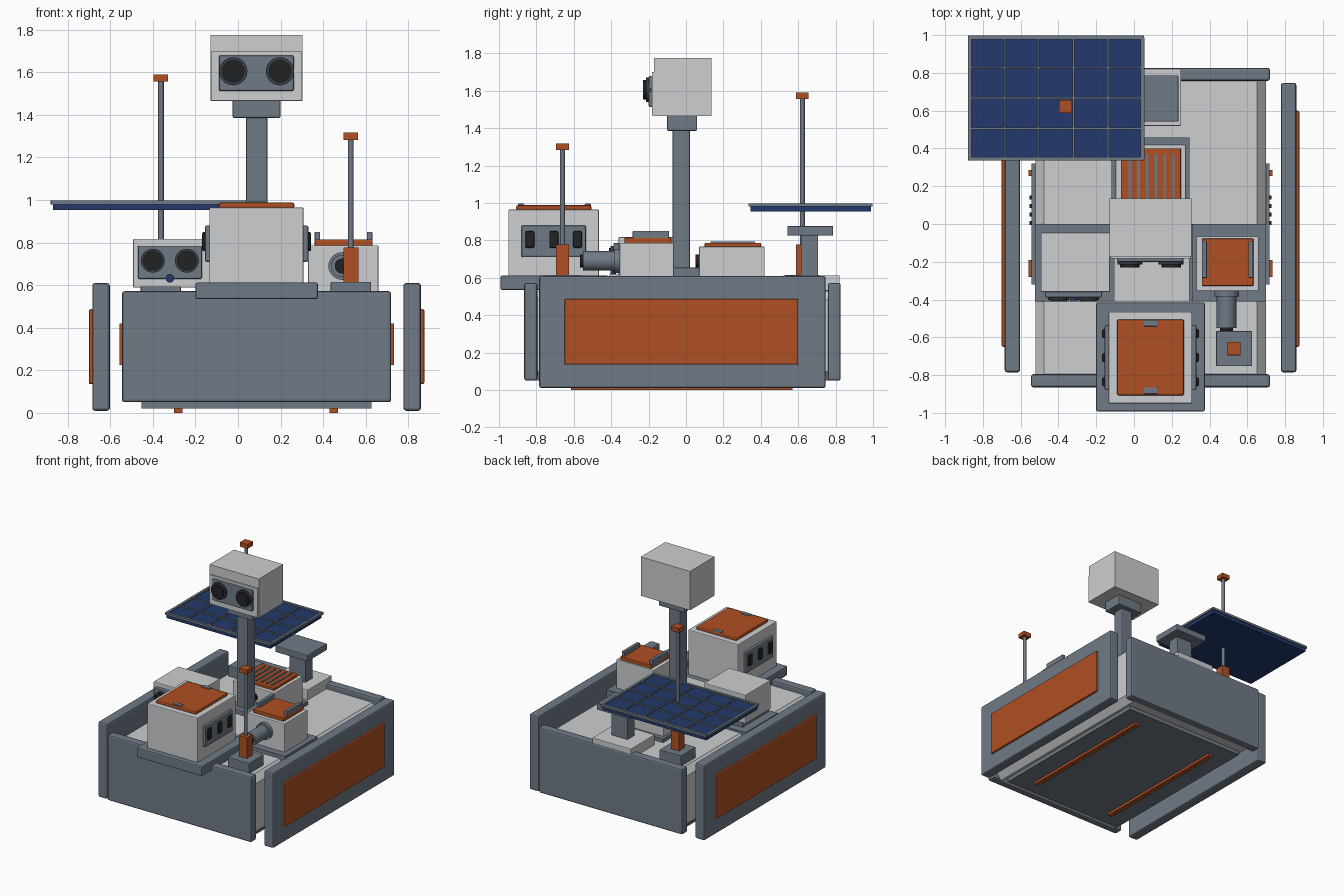
import bpy, bmesh, math
from mathutils import Matrix

cube = bpy.data.objects.get("Cube")
if cube:
    bpy.data.objects.remove(cube, do_unlink=True)


def material(name, r, g, b):
    m = bpy.data.materials.new(name)
    m.use_nodes = True
    m.diffuse_color = (r, g, b, 1)
    m.node_tree.nodes["Principled BSDF"].inputs["Base Color"].default_value = (r, g, b, 1)
    return m


WHITE = material("pale grey", .61, .62, .63)
SLATE = material("slate grey", .16, .195, .24)
ORANGE = material("burnt orange", .43, .08, .016)
NAVY = material("navy blue", .017, .042, .15)
BLACK = material("lens black", .015, .016, .018)
DARK = material("dark steel", .04, .048, .058)


def finish(name, bm, mat, bevel=0):
    mesh = bpy.data.meshes.new(name)
    bm.to_mesh(mesh)
    bm.free()
    mesh.materials.append(mat)
    ob = bpy.data.objects.new(name, mesh)
    bpy.context.collection.objects.link(ob)
    if bevel:
        mod = ob.modifiers.new("bevel", "BEVEL")
        mod.width = bevel
        mod.segments = 2
    return ob


def box(name, xs, ys, zs, mat, bevel=0):
    """Box from its extents along each axis."""
    bm = bmesh.new()
    bmesh.ops.create_cube(bm, size=1)
    for v in bm.verts:
        for i, (lo, hi) in enumerate((xs, ys, zs)):
            v.co[i] = lo if v.co[i] < 0 else hi
    return finish(name, bm, mat, bevel)


def rod(name, centre, radius, length, mat, axis="Z", sides=24):
    """Smooth-sided cylinder along one axis."""
    bm = bmesh.new()
    bmesh.ops.create_cone(bm, cap_ends=True, segments=sides, radius1=radius,
                          radius2=radius, depth=length)
    turn = {"Z": Matrix(), "Y": Matrix.Rotation(math.pi / 2, 4, "X"),
            "X": Matrix.Rotation(math.pi / 2, 4, "Y")}[axis]
    bmesh.ops.transform(bm, matrix=Matrix.Translation(centre) @ turn, verts=bm.verts)
    for f in bm.faces:
        f.smooth = len(f.verts) == 4
    return finish(name, bm, mat)


def around(c, half):
    return (c - half, c + half)


MID = .0875  # the chassis centreline


def side_x(side, inner, outer):
    """Extents at one side of the chassis, measured from its centreline."""
    return tuple(sorted((MID + side * inner, MID + side * outer)))


# Hull: chamfered section run from front to back
bm = bmesh.new()
section = [(-.56, .05), (.56, .05), (.61, .1), (.61, .48), (.565, .53),
           (-.565, .53), (-.61, .48), (-.61, .1)]
face = bm.faces.new([bm.verts.new((MID + x, -.8, z)) for x, z in section])
run = bmesh.ops.extrude_face_region(bm, geom=[face])
for v in run["geom"]:
    if isinstance(v, bmesh.types.BMVert):
        v.co.y = .77
bmesh.ops.recalc_face_normals(bm, faces=bm.faces)
finish("hull", bm, WHITE)
box("hull_band", side_x(1, -.612, .612), (-.41, 0), (.2, .545), SLATE)
box("belly_plate", side_x(1, -.54, .54), (-.74, .7), (.02, .055), SLATE)
for x in (-.28, .45):
    box("belly_rail", around(x, .02), (-.615, .57), (0, .025), ORANGE)

# Outer panels
box("front_panel", (-.545, .72), (-.865, -.795), (.05, .572), SLATE, .012)
box("back_panel", (-.545, .72), (.758, .827), (.05, .572), SLATE, .012)
for s, label in ((1, "left"), (-1, "right")):
    box(label + "_panel", side_x(s, .69, .772), (-.785, .747), (.01, .61), SLATE, .012)
    box(label + "_orange_plate", side_x(s, .765, .788), (-.65, .6), (.135, .487), ORANGE, .008)
    # Hidden service plates on the hull sides
    box(label + "_service_plate", side_x(s, .6, .63), (-.32, .32), (.2, .45), SLATE)
    box(label + "_handle", side_x(s, .62, .645), (-.28, -.19), (.225, .42), ORANGE)
    box(label + "_tab", side_x(s, .62, .645), (.255, .285), (.225, .42), ORANGE)
    for k in range(4):
        box(label + "_vent", side_x(s, .62, .64), around(.005 + .045 * k, .01), (.25, .4), BLACK)

# Front equipment case
box("case_base", (-.2, .375), (-.992, -.415), (.535, .612), SLATE, .008)
box("case_body", (-.135, .308), (-.95, -.465), (.6, .965), WHITE, .006)
box("case_lid", (-.09, .265), (-.908, -.505), (.96, .988), ORANGE, .01)
for y in (-.525, -.882):
    box("lid_latch", around(MID, .038), around(y, .017), (.97, .996), SLATE, .005)
for s in (1, -1):
    box("case_window_frame", side_x(s, .21, .243), (-.88, -.535), (.71, .88), SLATE, .008)
    for y in (-.835, -.707, -.58):
        box("case_window", side_x(s, .23, .256), around(y, .024), (.76, .85), BLACK, .008)

# Mast and camera head
box("mast_plinth", (-.105, .295), (-.41, -.1), (.53, .62), WHITE)
box("mast_foot", around(MID, .1), (-.12, .07), (.53, .655), SLATE, .006)
box("mast", around(MID, .05), (-.073, .022), (.6, 1.4), SLATE, .008)
box("neck", (-.025, .2), (-.102, .06), (1.385, 1.475), SLATE, .008)
box("head", (-.13, .304), (-.172, .135), (1.465, 1.775), WHITE)
box("head_face", (-.124, .298), (-.182, -.16), (1.468, 1.7), WHITE)
box("eye_plate", (-.09, .262), (-.2, -.17), (1.512, 1.68), SLATE, .008)
for x in (-.022, .197):
    rod("eye_ring", (x, -.2, 1.605), .066, .03, DARK, "Y", 32)
    rod("eye_lens", (x, -.21, 1.605), .052, .04, BLACK, "Y", 32)

# Twin lens camera box
box("camera_foot", (-.455, -.27), (-.39, -.06), (.53, .595), SLATE)
box("camera_box", (-.493, -.128), (-.36, -.045), (.588, .818), WHITE, .005)
box("camera_plate", (-.47, -.17), (-.388, -.35), (.63, .785), SLATE, .005)
for x in (-.4, -.24):
    rod("camera_ring", (x, -.385, .715), .056, .035, DARK, "Y", 32)
    rod("camera_lens", (x, -.393, .715), .045, .036, BLACK, "Y", 32)
rod("blue_sensor", (-.32, -.39, .632), .02, .03, NAVY, "Y")

# Scope box with tube
box("scope_base", (.31, .7), (-.41, 0), (.53, .56), SLATE)
box("scope_box", (.33, .66), (-.355, -.065), (.55, .787), WHITE, .005)
box("scope_lid", (.36, .632), (-.328, -.078), (.782, .815), ORANGE, .004)
for x in (.373, .618):
    box("lid_bar", around(x, .013), (-.285, -.09), (.785, .85), SLATE, .004)
rod("scope_collar", (.49, -.365, .69), .065, .04, SLATE, "Y", 32)
rod("scope_tube", (.49, -.45, .69), .052, .2, SLATE, "Y", 32)
rod("scope_lens", (.49, -.55, .69), .035, .035, BLACK, "Y", 32)

# Slatted vent box
box("vent_base", (-.118, .295), (.03, .457), (.53, .56), SLATE)
box("vent_box", (-.097, .275), (.07, .42), (.55, .767), WHITE, .005)
box("vent_lid", (-.07, .248), (.1, .4), (.762, .786), ORANGE, .004)
for k in range(6):
    box("vent_slat", around(-.022 + .046 * k, .007), (.13, .37), (.78, .793), SLATE)
rod("vent_lens", (MID, .066, .69), .035, .03, BLACK, "Y")

# Pedestal behind the vent box
box("pedestal_foot", (-.09, .25), (.52, .822), (.53, .612), WHITE, .004)
box("pedestal_post", around(.092, .07), (.615, .705), (.6, .83), SLATE)
box("pedestal_top", (-.052, .235), (.542, .787), (.825, .877), SLATE, .006)


# Aerials
def aerial(name, x, y, top):
    box(name + "_foot", around(x, .095), around(y, .093), (.53, .615), SLATE, .004)
    box(name + "_socket", around(x, .035), around(y, .035), (.61, .778), ORANGE)
    rod(name + "_pole", (x, y, (top + .75) / 2), .0135, top - .75, SLATE, sides=12)
    box(name + "_cap", around(x, .034), around(y, .034), (top - .034, top), ORANGE)


aerial("front_aerial", .53, -.66, 1.317)
aerial("back_aerial", -.362, .622, 1.59)

# Solar panel with a raised grid: five columns, four rows
X0, X1, Y0, Y1 = -.87, .045, .345, .988
box("solar_panel", (X0, X1), (Y0, Y1), (.953, .988), NAVY)
for i in range(6):
    half = .01 if i in (0, 5) else .005
    box("solar_column_bar", around(X0 + (X1 - X0) * i / 5, half), (Y0, Y1), (.98, .997), SLATE)
for i in range(5):
    half = .01 if i in (0, 4) else .005
    box("solar_row_bar", (X0 - .008, X1 + .008), around(Y0 + (Y1 - Y0) * i / 4, half), (.98, .998), SLATE)
